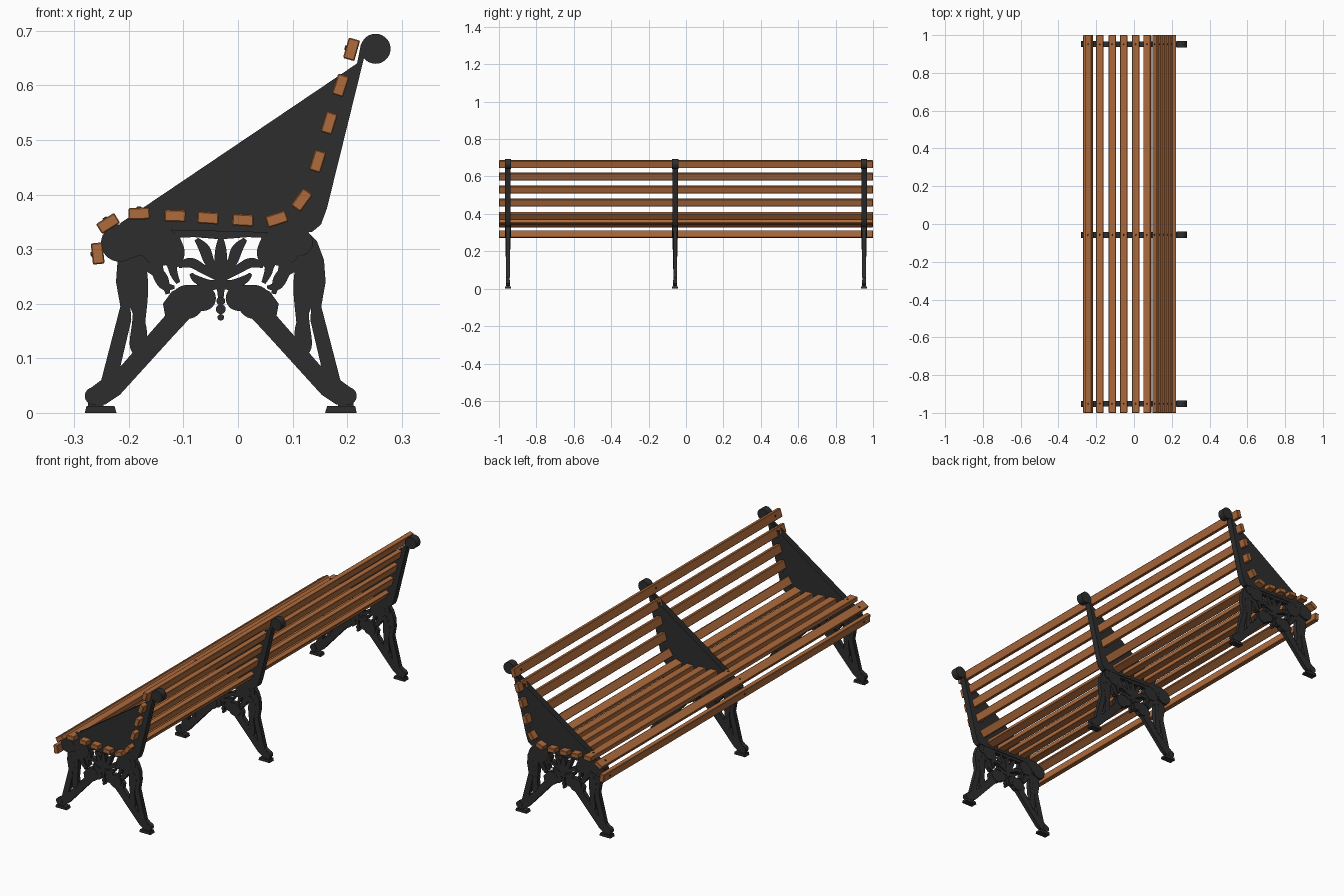
import bpy, bmesh, math
from mathutils import Vector, Matrix

def material(name, col):
    m = bpy.data.materials.new(name)
    m.diffuse_color = (*col, 1)
    return m

WOOD = material("warm wood", (0.42, 0.145, 0.045))
IRON = material("black iron", (0.027, 0.027, 0.027))
FRAMES = (-0.952, -0.058, 0.952)
CX = -0.0315          # mirror line of the legs

def smooth(pts, n=5, closed=False):
    """Catmull-Rom curve through 2D or 3D points."""
    p = [Vector(q) for q in pts]
    p = [p[-1]] + p + p[:2] if closed else [p[0]] + p + [p[-1]]
    out = []
    for a, b, c, d in zip(p, p[1:], p[2:], p[3:]):
        for i in range(n):
            t = i / n
            out.append(0.5 * (2*b + (c - a)*t + (2*a - 5*b + 4*c - d)*t*t + (3*b - a - 3*c + d)*t**3))
    return out if closed else out + [p[-1]]

def plate(bm, outline, depth):
    """Extrude an (x, z) outline evenly about y = 0."""
    f = bm.faces.new([bm.verts.new((p[0], -depth/2, p[1])) for p in outline])
    r = bmesh.ops.extrude_face_region(bm, geom=[f])
    vs = [g for g in r["geom"] if isinstance(g, bmesh.types.BMVert)]
    bmesh.ops.translate(bm, verts=vs, vec=(0, depth, 0))

def disc(bm, x, z, r, depth, n=28):
    plate(bm, [(x + r*math.cos(2*math.pi*i/n), z + r*math.sin(2*math.pi*i/n)) for i in range(n)], depth)

def leaf(bm, path, depth):
    """Curved strip through (x, z, half width) points."""
    c = smooth(path)
    left, right = [], []
    for i, p in enumerate(c):
        t = (c[min(i+1, len(c)-1)] - c[max(i-1, 0)]).to_2d().normalized()
        nrm = Vector((-t.y, t.x)) * max(p.z, 0.001)
        left.append(p.to_2d() + nrm)
        right.append(p.to_2d() - nrm)
    plate(bm, left + right[::-1], depth)

def finish(bm, name, mat, places=((0, 0, 0),), angle=35):
    bmesh.ops.recalc_face_normals(bm, faces=bm.faces[:])
    me = bpy.data.meshes.new(name)
    bm.to_mesh(me)
    bm.free()
    me.materials.append(mat)
    for i, loc in enumerate(places):
        ob = bpy.data.objects.new(name if len(places) == 1 else f"{name}_{i+1}", me)
        ob.location = loc
        bpy.context.collection.objects.link(ob)
    bpy.ops.object.select_all(action='DESELECT')
    ob.select_set(True)
    bpy.context.view_layer.objects.active = ob
    bpy.ops.object.shade_smooth_by_angle(angle=math.radians(angle))
    return ob

AT = [(0, y, 0) for y in FRAMES]

# Wooden slats: x, z, tilt in degrees
SLATS = [(-0.257, 0.292, 96), (-0.238, 0.347, 32), (-0.181, 0.365, 2), (-0.115, 0.361, -2),
         (-0.055, 0.357, -4), (0.009, 0.353, -3), (0.071, 0.355, 18), (0.117, 0.390, 54),
         (0.146, 0.461, 73), (0.167, 0.531, 73), (0.188, 0.600, 72), (0.208, 0.666, 74)]
bolts = bmesh.new()
for i, (x, z, a) in enumerate(SLATS):
    m = Matrix.Translation((x, 0, z)) @ Matrix.Rotation(-math.radians(a), 4, 'Y')
    bm = bmesh.new()
    bmesh.ops.create_cube(bm, size=1, matrix=m @ Matrix.Diagonal((0.039, 2.0, 0.0215, 1)))
    bmesh.ops.bevel(bm, geom=bm.edges[:], offset=0.002, segments=1, affect='EDGES')
    finish(bm, f"{'seat' if i < 7 else 'back'}_slat_{i+1}", WOOD, angle=20)
    # Bolt heads where the slat meets each frame
    for y in FRAMES:
        bmesh.ops.create_cone(bolts, cap_ends=True, segments=10, radius1=0.005, radius2=0.004, depth=0.003,
                              matrix=m @ Matrix.Translation((0, y, 0.0115)))
finish(bolts, "slat_bolts", IRON)

# Iron rail that carries the seat and back
inner = [(0.218, 0.64), (0.199, 0.597), (0.178, 0.528), (0.157, 0.457), (0.144, 0.42), (0.125, 0.384),
         (0.105, 0.36), (0.074, 0.345), (0.009, 0.343), (-0.055, 0.347), (-0.115, 0.351), (-0.18, 0.355),
         (-0.215, 0.348)]
under = [(-0.24, 0.30), (-0.215, 0.278), (-0.185, 0.286), (-0.165, 0.315), (-0.14, 0.335), (-0.05, 0.333),
         (0.02, 0.331), (0.09, 0.33), (0.135, 0.331), (0.152, 0.345), (0.163, 0.375), (0.2, 0.525),
         (0.232, 0.655)]
bm = bmesh.new()
plate(bm, inner + under + [(0.25, 0.693), (0.236, 0.689), (0.225, 0.675)], 0.03)
disc(bm, 0.252, 0.667, 0.0275, 0.034)
disc(bm, -0.217, 0.311, 0.034, 0.032)
finish(bm, "seat_and_back_rail", IRON, AT)

# Thin web filling the angle between seat and back, one sheet each side
bm = bmesh.new()
for y in (-0.0148, 0.0148):
    bm.faces.new([bm.verts.new((x, y, z)) for x, z in inner])
finish(bm, "side_web", IRON, AT)

# Ornate leg casting, drawn on one half (u from the mirror line) and mirrored
bm = bmesh.new()
post = [(0.12, 0.335), (0.155, 0.335), (0.176, 0.315), (0.189, 0.28), (0.192, 0.24), (0.184, 0.195),
        (0.219, 0.06), (0.184, 0.085), (0.164, 0.17), (0.167, 0.215), (0.152, 0.25), (0.135, 0.28)]
strut = [(0.219, 0.06), (0.246, 0.04), (0.249, 0.027), (0.236, 0.015), (0.212, 0.015), (0.185, 0.033),
         (0.085, 0.143), (0.044, 0.187), (0.03, 0.187), (0.014, 0.2), (0.016, 0.225), (0.035, 0.235),
         (0.066, 0.234), (0.09, 0.222), (0.106, 0.2), (0.102, 0.178), (0.181, 0.088)]
LEAVES = [
    [(0.150, 0.28, .012), (0.146, 0.23, .013), (0.150, 0.17, .012), (0.155, 0.125, .012), (0.155, 0.106, .004)],
    [(0.165, 0.26, .008), (0.158, 0.20, .009), (0.142, 0.155, .006), (0.138, 0.13, .002)],
    [(0.150, 0.28, .016), (0.125, 0.265, .011), (0.105, 0.245, .009), (0.097, 0.218, .004)],
    [(0.115, 0.31, .014), (0.118, 0.27, .012), (0.105, 0.235, .009), (0.085, 0.23, .003)],
    [(0.11, 0.30, .014), (0.092, 0.275, .009), (0.086, 0.255, .007), (0.078, 0.238, .004)],
    [(0.09, 0.325, .012), (0.075, 0.295, .009), (0.08, 0.275, .006), (0.092, 0.262, .003)],
    [(0.0, 0.25, .006), (0.02, 0.275, .009), (0.03, 0.30, .010), (0.045, 0.318, .004)],
    [(0.0, 0.245, .006), (0.03, 0.262, .008), (0.055, 0.275, .009), (0.078, 0.27, .005)],
    [(0.0, 0.235, .008), (0.022, 0.235, .009), (0.045, 0.245, .007), (0.055, 0.255, .003)]]
for s in (-1, 1):
    side = lambda pts: [(CX + s*p[0], *p[1:]) for p in pts]
    plate(bm, side(post), 0.020)
    plate(bm, side(strut), 0.019)
    for k, path in enumerate(LEAVES):
        leaf(bm, side(path), 0.0215 + 0.0005*k)
    # scrolls
    for u, z, r, d in [(0.111, 0.305, 0.036, 0.028), (0.145, 0.312, 0.024, 0.026), (0.062, 0.203, 0.031, 0.024),
                       (0.032, 0.21, 0.023, 0.022), (0.233, 0.031, 0.016, 0.022)]:
        disc(bm, CX + s*u, z, r, d)
# Apron band, centre leaf and hanging drop
plate(bm, [(CX + u, z) for u, z in [(-.13, .338), (.13, .334), (.13, .318), (.05, .322), (0, .318),
                                     (-.05, .322), (-.13, .318)]], 0.022)
leaf(bm, [(CX, .325, .003), (CX, .30, .010), (CX, .265, .012), (CX, .235, .008), (CX, .21, .005)], 0.027)
for z, r in [(0.205, 0.008), (0.19, 0.009), (0.175, 0.006)]:
    disc(bm, CX, z, r, 0.02, 16)
finish(bm, "ornate_leg_casting", IRON, AT)

# Foot pads
bm = bmesh.new()
for s in (-1, 1):
    plate(bm, [(CX + s*u, z) for u, z in [(.191, 0), (.249, 0), (.246, .013), (.195, .013)]], 0.032)
    plate(bm, [(CX + s*u, z) for u, z in [(.215, .01), (.243, .01), (.243, .025), (.215, .025)]], 0.016)
finish(bm, "foot_pads", IRON, AT)
